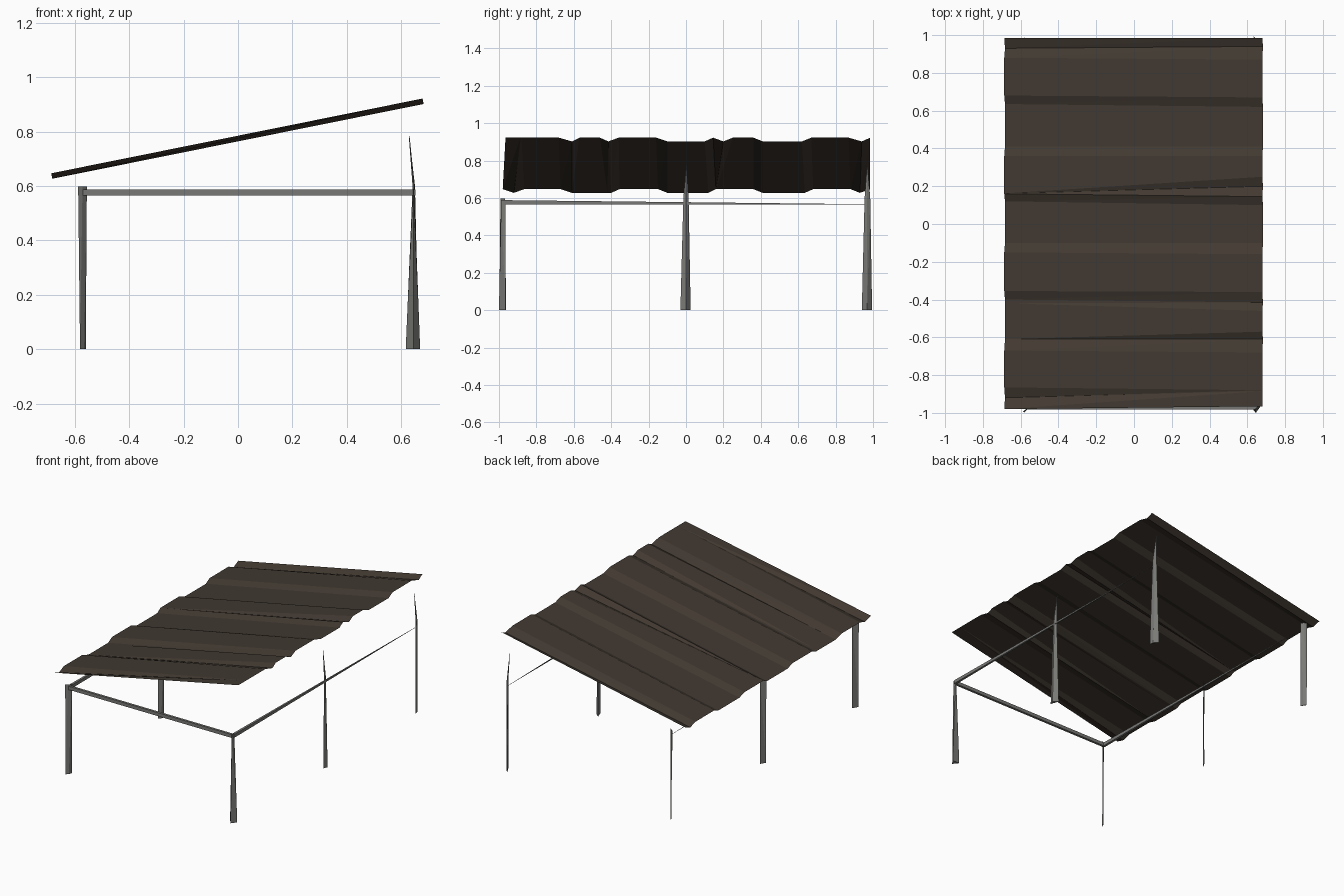
import bpy, bmesh

if "Cube" in bpy.data.objects:
    bpy.data.objects.remove(bpy.data.objects["Cube"])


def material(name, rgb):
    m = bpy.data.materials.new(name)
    m.diffuse_color = (*rgb, 1)
    m.use_nodes = True
    m.node_tree.nodes["Principled BSDF"].inputs["Base Color"].default_value = m.diffuse_color
    return m


brown = material("dark brown roofing", (0.054, 0.041, 0.031))
steel = material("grey steel", (0.19, 0.19, 0.18))


def make(name, bm, mat):
    mesh = bpy.data.meshes.new(name)
    bm.to_mesh(mesh)
    bm.free()
    mesh.materials.append(mat)
    ob = bpy.data.objects.new(name, mesh)
    bpy.context.collection.objects.link(ob)
    return ob


def loft(name, rings, mat):
    """Closed skin through equal-length rings of points."""
    bm = bmesh.new()
    rows = [[bm.verts.new(p) for p in r] for r in rings]
    n = len(rows[0])
    for a, b in zip(rows, rows[1:]):
        for i in range(n):
            j = (i + 1) % n
            bm.faces.new((a[i], a[j], b[j], b[i]))
    bm.faces.new(rows[0][::-1])
    bm.faces.new(rows[-1])
    bmesh.ops.remove_doubles(bm, verts=bm.verts, dist=0.0002)
    bmesh.ops.triangulate(bm, faces=bm.faces)
    bmesh.ops.recalc_face_normals(bm, faces=bm.faces)
    return make(name, bm, mat)


# Corrugated roof: low-edge y, low-edge crest, high-edge y, high-edge crest
FOLDS = [(-.98, 1, -.965, 1), (-.92, 0, -.885, 1), (-.865, 1, -.88, 1),
         (-.67, 1, -.68, 1), (-.61, 0, -.61, 0), (-.605, 0, -.57, 1),
         (-.42, 0, -.46, 1), (-.40, 0, -.415, 0), (-.355, 1, -.36, 1),
         (-.15, 1, -.16, 1), (-.10, 0, -.10, 0), (.12, 0, .10, 0),
         (.16, 1, .145, 1), (.162, 1, .20, 0), (.165, 1, .25, 1),
         (.36, 1, .36, 1), (.41, 0, .41, 0), (.635, 0, .62, 0),
         (.68, 1, .67, 1), (.88, 1, .87, 1), (.93, 0, .94, 0),
         (.985, 1, .985, 1)]
bm = bmesh.new()
edge = []
for y0, c0, y1, c1 in FOLDS:
    edge.append((bm.verts.new((-.683 - .004 * c0, y0, .627 + .02 * c0)),
                 bm.verts.new((.683 - .004 * c1, y1, .902 + .02 * c1))))
for (a, b), (c, d) in zip(edge, edge[1:]):
    bm.faces.new((a, b, d))
    bm.faces.new((a, d, c))
make("corrugated_roof", bm, brown)


# Posts: triangular base, optional mid section, tapered top
def post(name, base, top, z_top, mid=None, z_mid=.58):
    rings = [[(x, y, 0) for x, y in base]]
    if mid:
        rings.append([(x, y, z_mid) for x, y in mid])
    rings.append([(x, y, z_top) for x, y in top])
    loft(name, rings, steel)


post("front_right_post", [(.617, -.965), (.645, -1), (.67, -.965)],
     [(.642, -.965), (.645, -.988), (.648, -.965)], .59)
post("middle_right_post", [(.655, -.03), (.665, 0), (.635, .025)],
     [(.629, .001), (.631, .002), (.629, .003)], .775,
     [(.648, -.014), (.651, 0), (.642, .014)], .6)
post("back_right_post", [(.66, .94), (.656, .968), (.63, .995)],
     [(.629, .968), (.631, .969), (.629, .97)], .785,
     [(.65, .955), (.65, .968), (.642, .985)], .6)
for name, y, s in (("front", -.98, 1), ("middle", 0, 1), ("back", .97, -1)):
    post(name + "_left_post",
         [(-.581, y - .018 * s), (-.566, y - .004 * s), (-.56, y + .018 * s)],
         [(-.588, y - .012 * s), (-.572, y - .004 * s), (-.556, y + .012 * s)], .598)


# Front rail of constant section
def section(x, y, w, h, axis):
    z = .565
    if axis == "x":
        return [(x, y - w, z), (x, y + w, z), (x, y + w, z + h), (x, y - w, z + h)]
    return [(x - w, y, z), (x + w, y, z), (x + w, y, z + h), (x - w, y, z + h)]


loft("front_rail", [section(x, -.975, .008, .023, "x") for x in (-.572, .645)], steel)

# Side rails thinning toward the back
for name, x in (("left_rail", -.572), ("right_rail", .645)):
    loft(name, [section(x, -.975, .008, .023, "y"),
                section(x, .97, .0006, .0012, "y")], steel)
